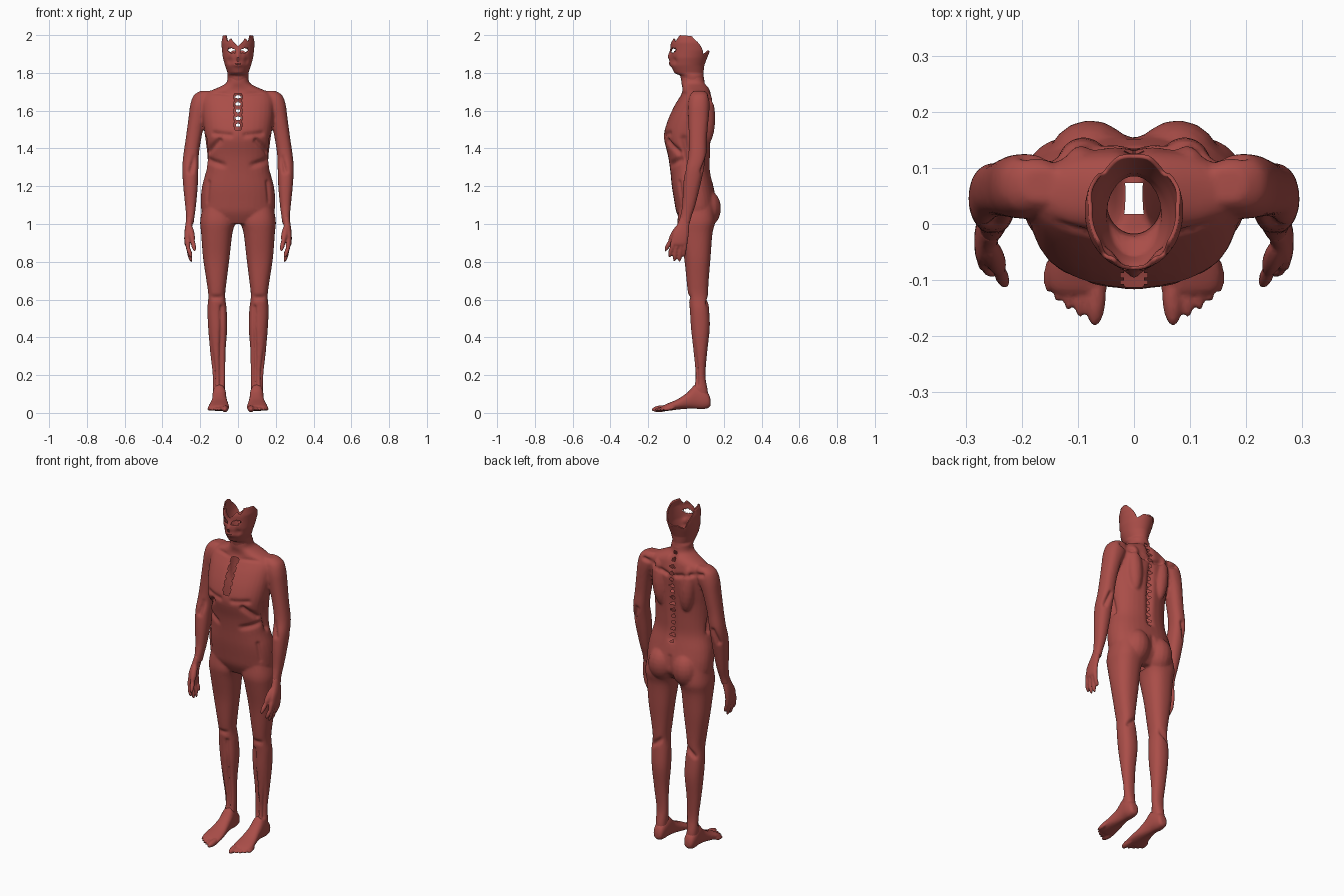
import bpy, bmesh, math
from mathutils import Vector, Matrix

mat = bpy.data.materials.new("muscle_red")
mat.diffuse_color = (0.40, 0.075, 0.065, 1)


def lerp_table(table, t):
    for p, q in zip(table, table[1:]):
        if t <= q[0]:
            k = max(0, (t - p[0]) / (q[0] - p[0]))
            return [a + (b - a) * k for a, b in zip(p, q)][1:]
    return list(table[-1][1:])


def refine(rings, steps=4):
    """Catmull-Rom subdivision of a ring list."""
    out = []
    for i in range(len(rings) - 1):
        p0, p1 = rings[max(i - 1, 0)], rings[i]
        p2, p3 = rings[i + 1], rings[min(i + 2, len(rings) - 1)]
        for s in range(steps):
            t = s / steps
            out.append([b + 0.5 * t * (c - a + t * (2 * a - 5 * b + 4 * c - d + t * (3 * (b - c) + d - a)))
                        for a, b, c, d in zip(p0, p1, p2, p3)])
    return out + [list(rings[-1])]


def loft(bm, rings, axis="z", sides=(1, -1), n=32, power=2.3):
    """Closed tube; each ring is (t, a0, a1, b0, b1) = extents across the axis."""
    for sx in sides:
        loops = []
        for t, a0, a1, b0, b1 in refine(rings):
            loop = []
            for i in range(n):
                c, s = math.cos(i * math.tau / n), math.sin(i * math.tau / n)
                a = (a0 + a1) / 2 + (a1 - a0) / 2 * math.copysign(abs(c) ** (2 / power), c)
                b = (b0 + b1) / 2 + (b1 - b0) / 2 * math.copysign(abs(s) ** (2 / power), s)
                loop.append(bm.verts.new((sx * a, b, t) if axis == "z" else (sx * a, t, b)))
            loops.append(loop)
        for l0, l1 in zip(loops, loops[1:]):
            for i in range(n):
                j = (i + 1) % n
                bm.faces.new((l0[i], l0[j], l1[j], l1[i]))
        bm.faces.new(loops[0][::-1])
        bm.faces.new(loops[-1])


def blob(bm, p, q, r, flat=1.0):
    """Ellipsoid stretched from p to q, on both sides."""
    for sx in (1, -1):
        a, b = Vector((sx * p[0], *p[1:])), Vector((sx * q[0], *q[1:]))
        d = b - a
        m = Matrix.Translation((a + b) / 2) @ d.to_track_quat("Z", "Y").to_matrix().to_4x4()
        m = m @ Matrix.Diagonal((r * flat, r, d.length / 2, 1))
        bmesh.ops.create_uvsphere(bm, u_segments=16, v_segments=12, radius=1, matrix=m)


def add_object(bm, name):
    me = bpy.data.meshes.new(name)
    bm.to_mesh(me)
    bm.free()
    me.materials.append(mat)
    ob = bpy.data.objects.new(name, me)
    bpy.context.collection.objects.link(ob)
    return ob


def fuse(bm, name, voxel, smooth, grooves=(), hole=None):
    """Merge overlapping volumes, carve grooves, open holes, thin out the mesh."""
    bmesh.ops.recalc_face_normals(bm, faces=bm.faces)
    ob = add_object(bm, name)
    m = ob.modifiers.new("fuse", "REMESH")
    m.mode, m.voxel_size = "VOXEL", voxel
    m = ob.modifiers.new("soften", "SMOOTH")
    m.factor, m.iterations = 0.5, smooth
    me = bpy.data.meshes.new_from_object(ob.evaluated_get(bpy.context.evaluated_depsgraph_get()))
    ob.modifiers.clear()
    b = bmesh.new()
    b.from_mesh(me)
    b.normal_update()
    segs = [(Vector(p), Vector(q) - Vector(p), r, d) for p, q, r, d in grooves]
    for v in b.verts:
        c = Vector((abs(v.co.x), v.co.y, v.co.z))
        push = 0
        for p, d, r, depth in segs:
            if abs(c.z - p.z - d.z / 2) > abs(d.z) / 2 + 2 * r:
                continue
            k = min(1, max(0, (c - p).dot(d) / d.length_squared))
            push += depth * math.exp(-((c - p - d * k).length / r) ** 2)
        v.co -= v.normal * push
    if hole:
        dead = [f for f in b.faces if hole(f.calc_center_median())]
        bmesh.ops.delete(b, geom=dead, context="FACES")
    for f in b.faces:
        f.smooth = True
    b.to_mesh(ob.data)
    b.free()
    m = ob.modifiers.new("thin", "DECIMATE")
    m.ratio = 0.4
    return ob


# torso, legs and arms
bm = bmesh.new()
torso = [(z, -r, r, f, k) for z, r, f, k in (
    (1.00, .10, -.02, .11), (1.06, .185, -.05, .155), (1.12, .197, -.062, .16), (1.20, .19, -.075, .145),
    (1.28, .17, -.083, .128), (1.36, .166, -.095, .128), (1.46, .175, -.117, .132), (1.54, .185, -.10, .137),
    (1.62, .19, -.065, .142), (1.67, .185, -.035, .135), (1.70, .155, -.02, .13), (1.725, .10, -.02, .12),
    (1.75, .06, -.025, .10), (1.80, .054, -.025, .095))]
loft(bm, torso, sides=(1,))
loft(bm, [(1.12, .04, .18, -.03, .14), (1.02, .015, .2, -.045, .155), (.95, .03, .195, -.035, .14),
          (.82, .045, .185, -.01, .13), (.70, .06, .167, .003, .12), (.62, .068, .157, .012, .117),
          (.55, .06, .162, .02, .122), (.45, .057, .158, .026, .126), (.32, .066, .147, .04, .112),
          (.20, .067, .134, .05, .103), (.12, .07, .133, .04, .115), (.07, .07, .13, .03, .12)])
loft(bm, [(1.705, .13, .20, .04, .10), (1.68, .13, .235, .02, .12), (1.63, .14, .253, .01, .125),
          (1.56, .17, .262, .012, .12), (1.45, .195, .277, .015, .11), (1.36, .208, .29, .012, .108),
          (1.29, .21, .295, -.005, .095), (1.20, .213, .29, -.015, .075), (1.10, .222, .28, -.02, .05),
          (1.04, .23, .275, -.03, .03), (1.00, .235, .278, -.035, .02)])
blob(bm, (.075, .115, 1.18), (.08, .10, .98), .078)    # buttocks
blob(bm, (.08, .11, 1.42), (.10, .11, 1.70), .045)     # shoulder blades
grooves = [
    ((0, .14, 1.25), (0, .12, 1.74), .018, .018),      # spine furrow
    ((0, .18, 1.02), (0, .17, 1.15), .014, .02),       # seat cleft
    ((.03, .14, 1.63), (.19, .12, 1.67), .012, .014),  # shoulder blade spine
    ((.02, -.04, 1.69), (.16, .0, 1.70), .010, .010),  # collarbone
    ((.04, -.11, 1.47), (.13, -.09, 1.48), .014, .010),
    ((.10, -.10, 1.44), (.16, -.04, 1.38), .016, .016),
    ((.08, -.09, 1.31), (.16, -.03, 1.34), .016, .012),
    ((.16, -.01, 1.45), (.17, .03, 1.30), .018, .018), # ribs
    ((.16, -.04, 1.22), (.17, -.03, 1.12), .012, .012),
    ((.09, .03, .56), (.09, .05, .15), .011, .014),    # shin bone
    ((.14, .05, .58), (.125, .06, .15), .009, .010),
    ((.08, .01, .61), (.14, .01, .61), .014, .010),    # knee
    ((.08, .12, .62), (.14, .12, .58), .014, .014),
    ((.23, .0, 1.35), (.25, .0, 1.28), .014, .014),    # elbow
    ((.25, .11, 1.35), (.28, .09, 1.28), .014, .014),
    ((.25, .06, 1.27), (.26, .02, 1.08), .010, .008),
]


def body_hole(c):
    x, y, z = abs(c.x), c.y, c.z
    sternum = y < 0 and 1.50 < z < 1.69 and x < .022 + .005 * math.sin(z * 170)
    spine = y > .05 and 1.23 < z < 1.75 and x < .011 * math.sin(z * 170) + .003
    pelvis = z < 1.06 and x < .016 and .02 < y < .075
    return sternum or spine or pelvis or z > 1.775


fuse(bm, "body", .007, 5, grooves, body_hole)

# hands
bm = bmesh.new()
loft(bm, [(1.04, .237, .272, -.03, .025), (1.00, .24, .278, -.045, .018), (.95, .252, .284, -.07, .015),
          (.90, .254, .284, -.075, .008), (.885, .258, .278, -.065, .0)])
for y, tip_y, tip_z in ((-.066, -.088, .822), (-.044, -.062, .80), (-.022, -.035, .798), (-.003, -.012, .825)):
    blob(bm, (.27, y, .93), (.262, (y + tip_y) / 2, .85), .0125)
    blob(bm, (.267, (y + tip_y) / 2, .88), (.246, tip_y, tip_z), .0115)
blob(bm, (.258, -.03, 1.0), (.238, -.09, .90), .018)   # thumb
blob(bm, (.245, -.07, .93), (.228, -.112, .855), .0125)
fuse(bm, "hands", .005, 3)

# feet
bm = bmesh.new()
loft(bm, [(.13, .085, .115, .04, .07), (.12, .072, .128, .027, .10), (.09, .066, .135, .02, .13),
          (.05, .063, .135, .022, .15), (.01, .06, .137, .022, .11), (-.04, .052, .147, .018, .075),
          (-.085, .047, .156, .012, .055), (-.115, .048, .15, .01, .042), (-.125, .055, .135, .014, .034)], axis="y")
for x, y0, tip, r in ((.066, -.08, -.182, .018), (.093, -.08, -.167, .011), (.113, -.08, -.155, .0105),
                      (.132, -.07, -.14, .010), (.149, -.06, -.122, .010)):
    blob(bm, (x, y0, .028), (x + .004, tip, .017), r)
fuse(bm, "feet", .005, 3)

# head: open-topped shell with a wavy rim
profile = [(1.755, .055, -.024, .098), (1.785, .057, -.03, .093), (1.80, .055, -.062, .092),
           (1.84, .069, -.08, .097), (1.88, .08, -.084, .112), (1.92, .085, -.082, .128),
           (1.96, .088, -.082, .128), (2.0, .08, -.07, .105)]
rim = [(0, 1.94), (.3, 1.965), (.5, 1.985), (.68, 1.962), (.95, 2.0), (1.7, 1.995), (2.1, 1.945),
       (2.4, 1.895), (2.8, 1.918), (3.2, 1.91)]
N, M = 80, 36
bm = bmesh.new()
rows = []
for j in range(M + 1):
    row = []
    for i in range(N):
        a = (i - N / 2) * math.tau / N
        z = 1.755 + (lerp_table(rim, abs(a))[0] - 1.755) * j / M
        rx, yf, yb = lerp_table(profile, z)
        x, y = rx * math.sin(a), (yf + yb) / 2 - (yb - yf) / 2 * math.cos(a)
        if y < 0:  # nose, lips and cheek hollows
            y -= .012 * math.exp(-(x / .013) ** 2 - ((z - 1.885) / .028) ** 2)
            y -= .008 * math.exp(-(x / .026) ** 2 - ((z - 1.845) / .012) ** 2)
            y += .010 * math.exp(-((abs(x) - .045) / .013) ** 2 - ((z - 1.865) / .018) ** 2)
        row.append(bm.verts.new((x, y, z)))
    rows.append(row)


def face_hole(c):
    x, z = abs(c.x), c.z
    eye = ((x - .036) / .022) ** 2 + ((z - 1.918 - .2 * (x - .036)) / .014) ** 2 < 1
    mouth = (x / .018) ** 2 + ((z - 1.845) / .004) ** 2 < 1
    nose = x < .008 and 1.862 < z < 1.878
    return c.y < 0 and (eye or mouth or nose)


for r0, r1 in zip(rows, rows[1:]):
    for i in range(N):
        q = (r0[i], r0[(i + 1) % N], r1[(i + 1) % N], r1[i])
        if not face_hole(sum((v.co for v in q), Vector()) / 4):
            bm.faces.new(q).smooth = True
head = add_object(bm, "head")
m = head.modifiers.new("thickness", "SOLIDIFY")
m.thickness, m.offset = .007, -1
